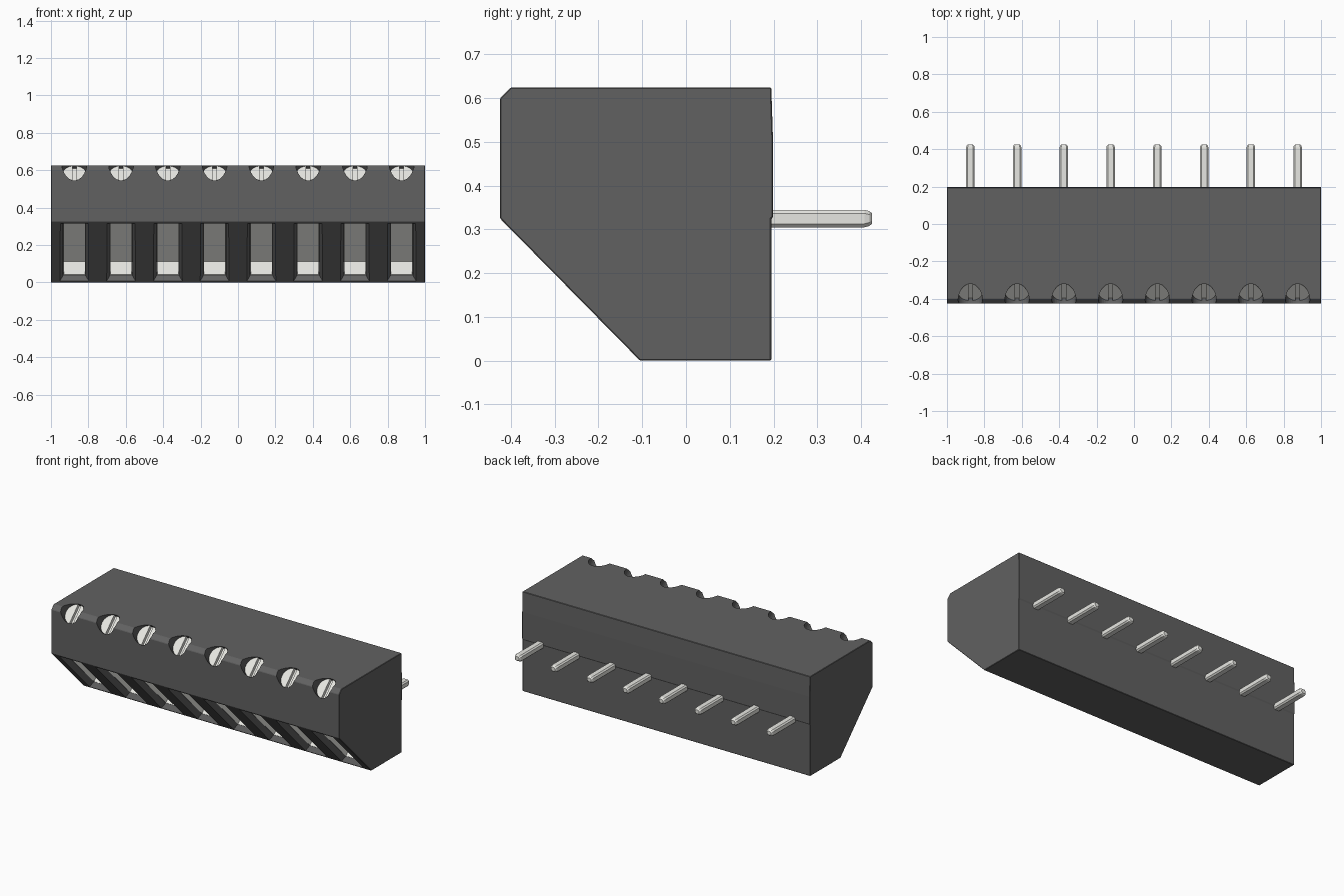
import bpy, bmesh
from math import sin, cos, pi, sqrt, asin
from mathutils import Vector

if "Cube" in bpy.data.objects:
    bpy.data.objects.remove(bpy.data.objects["Cube"])

R = 1 / sqrt(2)
CENTRES = [-0.875 + 0.25 * i for i in range(8)]


def material(name, color):
    m = bpy.data.materials.new(name)
    m.diffuse_color = color
    m.use_nodes = True
    m.node_tree.nodes["Principled BSDF"].inputs["Base Color"].default_value = m.diffuse_color
    return m


DARK = material("dark_plastic", (0.12, 0.12, 0.12, 1))
METAL = material("tin_metal", (0.8, 0.8, 0.76, 1))


def finish(bm, name, mat):
    bmesh.ops.recalc_face_normals(bm, faces=bm.faces)
    me = bpy.data.meshes.new(name)
    bm.to_mesh(me)
    bm.free()
    ob = bpy.data.objects.new(name, me)
    bpy.context.collection.objects.link(ob)
    me.materials.append(mat)
    return ob


def loft(bm, rings, cap_start=True):
    """Skin a list of closed point loops, capping the ends."""
    loops = [[bm.verts.new(p) for p in ring] for ring in rings]
    n = len(loops[0])
    for a, b in zip(loops, loops[1:]):
        for i in range(n):
            j = (i + 1) % n
            bm.faces.new((a[i], a[j], b[j], b[i]))
    if cap_start:
        bm.faces.new(loops[0])
    bm.faces.new(loops[-1])


def slope_rect(cx, hx, hu, n):
    """Rectangle parallel to the lower front slope, n deep into the body."""
    pts = []
    for sx, su in ((-1, -1), (1, -1), (1, 1), (-1, 1)):
        u = su * hu
        pts.append(Vector((cx + sx * hx, -0.265 + (n - u) * R, 0.1625 + (n + u) * R)))
    return pts


def screw_point(cx, x, s, t):
    """Point in the tilted screw frame: s across, t along the screw axis."""
    s += 0.1505
    return Vector((cx + x, (s - t) * R, (s + t) * R))


def disc(cx, r, t, count=32):
    return [screw_point(cx, r * cos(2 * pi * i / count), r * sin(2 * pi * i / count), t)
            for i in range(count)]


def half_disc(cx, r, gap, side, t, count=14):
    lim = pi / 2 - asin(gap / r)
    angles = [-lim + 2 * lim * i / count for i in range(count + 1)]
    return [screw_point(cx, side * r * cos(a), r * sin(a), t) for a in angles]


# Housing: side profile extruded along x
profile = [(-0.425, 0.60), (-0.40, 0.625), (0.195, 0.625), (0.199, 0.50),
           (0.199, 0.328), (0.195, 0.325), (0.195, 0), (-0.105, 0), (-0.425, 0.325)]
bm = bmesh.new()
loft(bm, [[(x, y, z) for y, z in profile] for x in (-1, 1)])
housing = finish(bm, "housing", DARK)
bev = housing.modifiers.new("edge_bevel", "BEVEL")
bev.width = 0.003
bev.segments = 1

# Cutter: flared wire entries and screw wells
bm = bmesh.new()
for c in CENTRES:
    loft(bm, [slope_rect(c, 0.082, 0.220, -0.01), slope_rect(c, 0.076, 0.216, 0.0),
              slope_rect(c, 0.060, 0.207, 0.03), slope_rect(c, 0.060, 0.207, 0.135)])
    loft(bm, [disc(c, 0.0655, 0.64), disc(c, 0.0655, 0.80)])
cutter = finish(bm, "opening_cutter", DARK)
cutter.hide_render = True
cutter.hide_set(True)
cut = housing.modifiers.new("openings", "BOOLEAN")
cut.operation = "DIFFERENCE"
cut.solver = "EXACT"
cut.object = cutter

# Metal wire clamps lining the entries
bm = bmesh.new()
for c in CENTRES:
    loft(bm, [slope_rect(c, 0.059, 0.206, 0.032), slope_rect(c, 0.056, 0.203, 0.032),
              slope_rect(c, 0.056, 0.203, 0.13)], cap_start=False)
finish(bm, "wire_clamps", METAL)

# Slotted screw heads
bm = bmesh.new()
for c in CENTRES:
    loft(bm, [disc(c, 0.064, 0.638), disc(c, 0.064, 0.647)])
    for side in (-1, 1):
        loft(bm, [half_disc(c, 0.064, 0.011, side, 0.647),
                  half_disc(c, 0.064, 0.011, side, 0.667)])
finish(bm, "screw_heads", METAL)

# Solder pins with rounded tips
bm = bmesh.new()
for c in CENTRES:
    def pin_ring(hx, hz, y):
        k = 0.008
        q = [(hx, hz - k), (hx - k, hz), (k - hx, hz), (-hx, hz - k),
             (-hx, k - hz), (k - hx, -hz), (hx - k, -hz), (hx, k - hz)]
        return [(c + x, y, 0.325 + z) for x, z in q]
    loft(bm, [pin_ring(0.023, 0.02, 0.15), pin_ring(0.023, 0.02, 0.408),
              pin_ring(0.020, 0.017, 0.419), pin_ring(0.014, 0.012, 0.425)])
finish(bm, "solder_pins", METAL)
